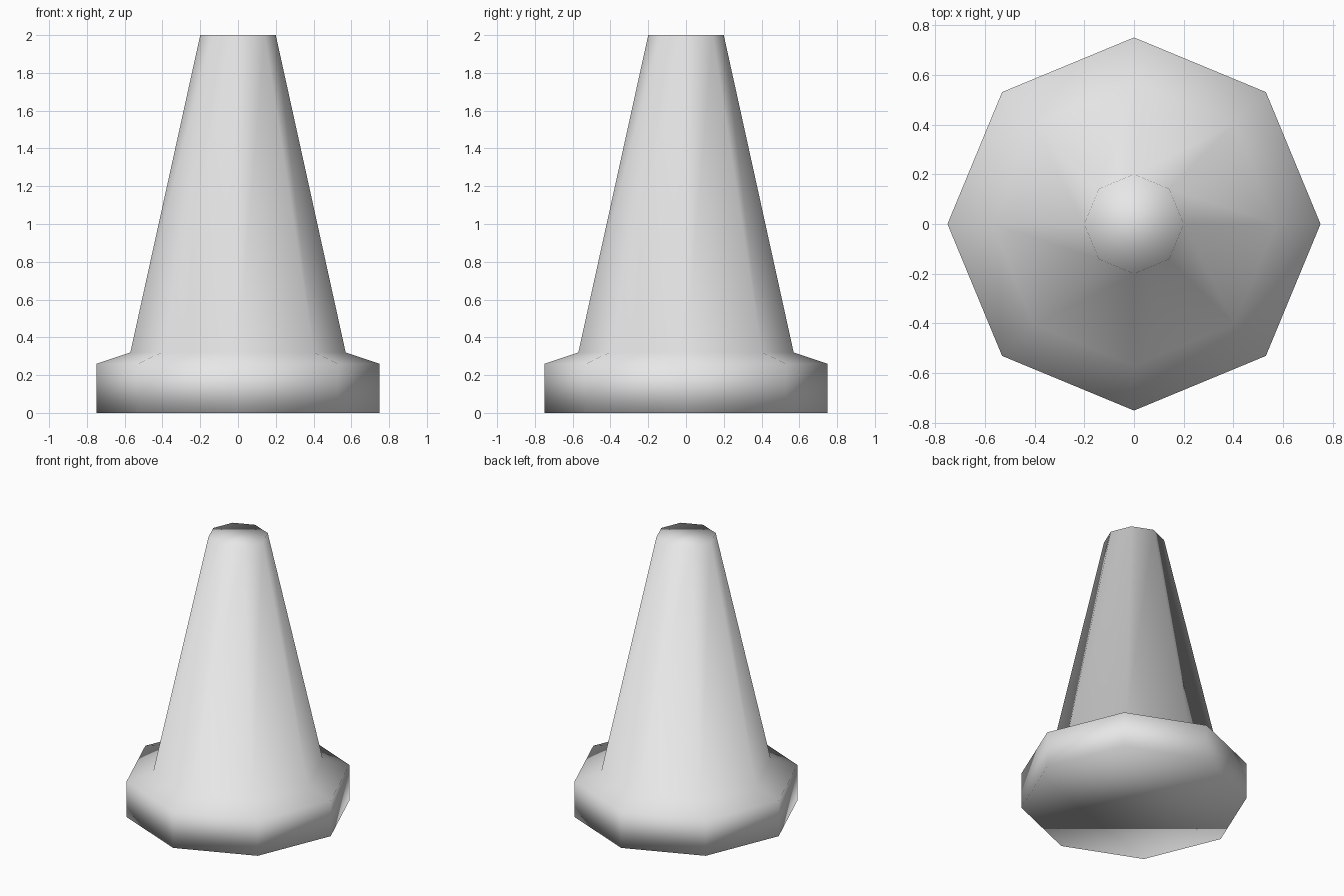
import bpy, bmesh
from math import cos, sin, tau

cube = bpy.data.objects.get("Cube")
if cube:
    bpy.data.objects.remove(cube, do_unlink=True)

SIDES = 8
# radius and height of each ring, from the foot to the tip
PROFILE = [(0.75, 0.0), (0.75, 0.26), (0.57, 0.32), (0.2, 2.0)]

# Plain grey material
grey = bpy.data.materials.new("light grey")
grey.use_nodes = True
colour = (0.8, 0.8, 0.8, 1.0)
grey.diffuse_color = colour
for node in grey.node_tree.nodes:
    if node.type == 'BSDF_PRINCIPLED':
        node.inputs["Base Color"].default_value = colour

# Eight-sided cone and base, made as one continuous smooth skin
bm = bmesh.new()
rings = []
for radius, height in PROFILE:
    rings.append([bm.verts.new((radius * cos(tau * i / SIDES),
                                radius * sin(tau * i / SIDES), height))
                  for i in range(SIDES)])
for low, high in zip(rings, rings[1:]):
    for i in range(SIDES):
        j = (i + 1) % SIDES
        bm.faces.new((low[i], low[j], high[j], high[i]))

# Flat tip and underside
bm.faces.new(rings[-1])
bm.faces.new(rings[0][::-1])
for face in bm.faces:
    face.smooth = True

mesh = bpy.data.meshes.new("traffic_cone")
bm.to_mesh(mesh)
bm.free()
mesh.materials.append(grey)
cone = bpy.data.objects.new("traffic_cone", mesh)
bpy.context.collection.objects.link(cone)
